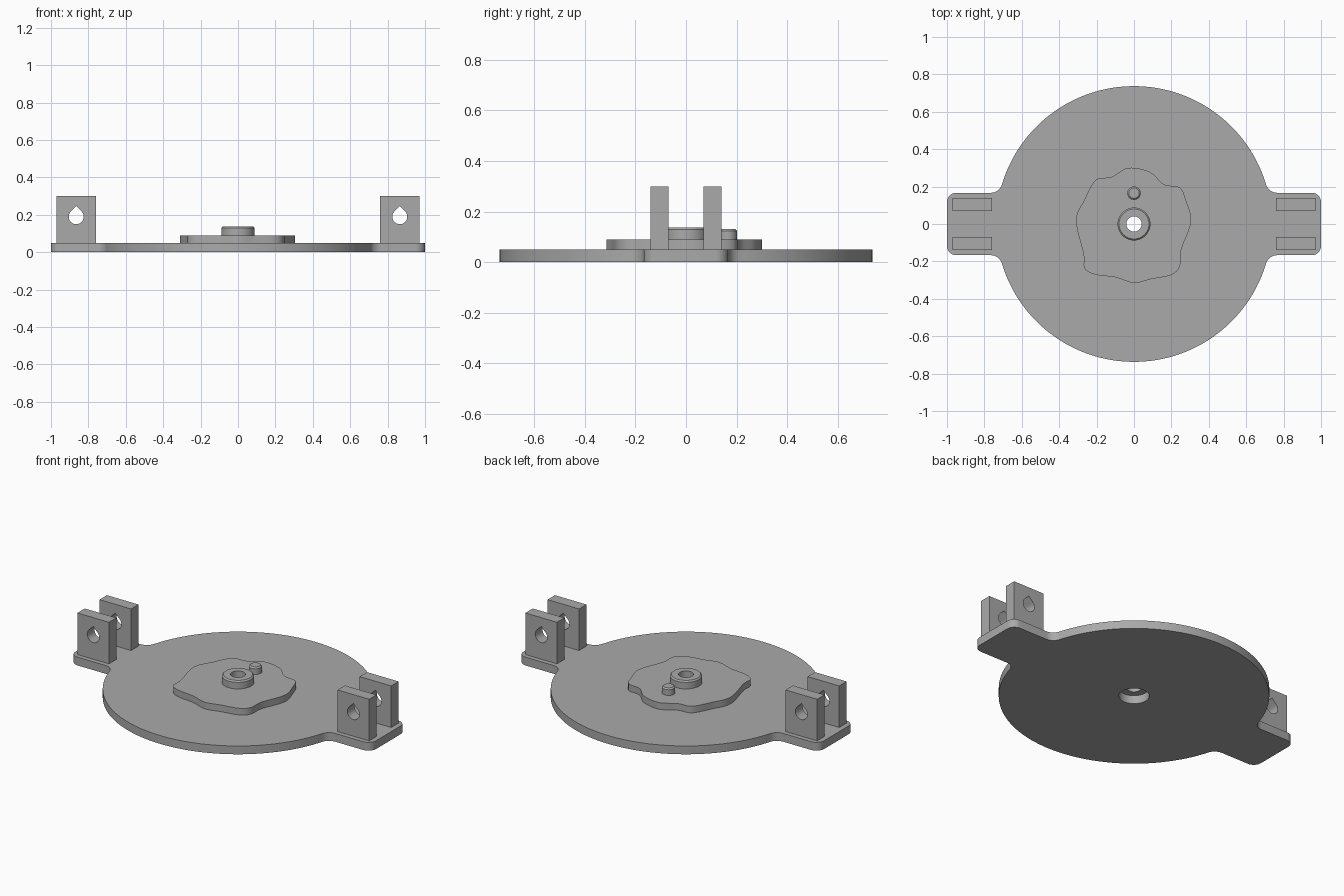
import bpy, bmesh
from math import sin, cos, pi, atan2, sqrt, radians
from mathutils import Vector

if "Cube" in bpy.data.objects:
    bpy.data.objects.remove(bpy.data.objects["Cube"], do_unlink=True)

grey = bpy.data.materials.new("plain grey")
grey.use_nodes = True
GREY = (0.4, 0.4, 0.4, 1)
grey.diffuse_color = GREY
grey.node_tree.nodes["Principled BSDF"].inputs["Base Color"].default_value = GREY


def arc(cx, cy, r, a0, a1, n):
    """Points along an arc, both ends included."""
    return [(cx + r * cos(a0 + (a1 - a0) * i / n), cy + r * sin(a0 + (a1 - a0) * i / n))
            for i in range(n + 1)]


def circle(r, n=64):
    return arc(0, 0, r, 0, 2 * pi, n)[:-1]


def finish(name, bm, location):
    bmesh.ops.recalc_face_normals(bm, faces=bm.faces)
    mesh = bpy.data.meshes.new(name)
    bm.to_mesh(mesh)
    bm.free()
    mesh.materials.append(grey)
    ob = bpy.data.objects.new(name, mesh)
    ob.location = location
    bpy.context.collection.objects.link(ob)
    bpy.ops.object.select_all(action='DESELECT')
    ob.select_set(True)
    bpy.context.view_layer.objects.active = ob
    bpy.ops.object.shade_smooth_by_angle(angle=radians(30))
    return ob


def prism(name, loops, height, location):
    """Extrude an outline (first loop) with holes (other loops)."""
    bm = bmesh.new()
    edges = []
    for loop in loops:
        vs = [bm.verts.new((x, y, 0)) for x, y in loop]
        edges += [bm.edges.new((vs[i - 1], vs[i])) for i in range(len(vs))]
    bmesh.ops.triangle_fill(bm, use_beauty=True, edges=edges, normal=(0, 0, 1))
    new = bmesh.ops.extrude_face_region(bm, geom=bm.faces[:], use_keep_orig=True)["geom"]
    bmesh.ops.translate(bm, vec=(0, 0, height),
                        verts=[g for g in new if isinstance(g, bmesh.types.BMVert)])
    return finish(name, bm, location)


def lathe(name, profile, location, closed=False, n=48):
    """Revolve (radius, height) points about z."""
    bm = bmesh.new()
    vs = [bm.verts.new((r, 0, z)) for r, z in profile]
    edges = [bm.edges.new((a, b)) for a, b in zip(vs, vs[1:])]
    if closed:
        edges.append(bm.edges.new((vs[-1], vs[0])))
    bmesh.ops.spin(bm, geom=vs + edges, cent=(0, 0, 0), axis=(0, 0, 1),
                   angle=2 * pi, steps=n)
    bmesh.ops.remove_doubles(bm, verts=bm.verts, dist=1e-5)
    return finish(name, bm, location)


# Round base plate with two filleted ears
R, EAR, FILLET, CORNER = 0.737, 0.167, 0.06, 0.05
THICK = 0.05
fx = sqrt((R + FILLET) ** 2 - (EAR + FILLET) ** 2)
join = atan2(EAR + FILLET, fx)
quarter = (arc(1 - CORNER, EAR - CORNER, CORNER, 0, pi / 2, 8)
           + arc(fx, EAR + FILLET, FILLET, 1.5 * pi, pi + join, 8)
           + arc(0, 0, R, join, pi / 2, 40)[1:])
half = quarter + [(-x, y) for x, y in quarter[-2::-1]]
outline = half + [(x, -y) for x, y in half[::-1]]
prism("base_plate", [outline, circle(0.083)], THICK, (0, 0, 0))

# Wavy cam disc: a smooth closed curve through a few rim points
rim = [Vector(p) for p in (
    (0.305, 0.01), (0.28, 0.12), (0.245, 0.195), (0.16, 0.212), (0.085, 0.278),
    (-0.03, 0.3), (-0.12, 0.252), (-0.205, 0.235), (-0.265, 0.13), (-0.31, 0.02),
    (-0.27, -0.16), (-0.265, -0.235), (-0.21, -0.27), (-0.1, -0.285),
    (0, -0.315), (0.09, -0.295), (0.2, -0.272), (0.245, -0.225), (0.252, -0.14))]
wave = []
STEPS = 6
for i in range(len(rim)):
    a, b, c, d = (rim[(i + k) % len(rim)] for k in (-1, 0, 1, 2))
    for s in range(STEPS):
        t = s / STEPS
        p = b + (c - a) * t / 2 + (2 * a - 5 * b + 4 * c - d) * t * t / 2 \
            + (3 * b - a - 3 * c + d) * t ** 3 / 2
        wave.append((p.x, p.y))
prism("cam_disc", [wave, circle(0.041, 48)], 0.04, (0, 0, THICK))

# Central hub with bore, and the small drive pin
lathe("hub", [(0.041, 0), (0.088, 0), (0.088, 0.04), (0.08, 0.048), (0.041, 0.048)],
      (0, 0, 0.09), closed=True)
lathe("drive_pin", [(0, 0), (0.036, 0), (0.036, 0.034), (0.028, 0.042), (0, 0.042)],
      (0, 0.165, 0.09), n=32)

# Four upright lugs with teardrop holes
W, H, T = 0.105, 0.25, 0.07
plate = [(-W, 0), (W, 0), (W, H), (-W, H)]
HOLE_Z, HOLE_R = 0.14, 0.04
teardrop = arc(0, HOLE_Z, HOLE_R, 0.75 * pi, 2.25 * pi, 28) + [(0, HOLE_Z + HOLE_R * sqrt(2))]
for side, sx in (("left", 1), ("right", -1)):
    for end, back in (("front", -0.07), ("back", 0.14)):
        lug = prism(f"{side}_{end}_lug", [plate, teardrop], T, (sx * 0.865, back, THICK))
        lug.rotation_euler.x = pi / 2
